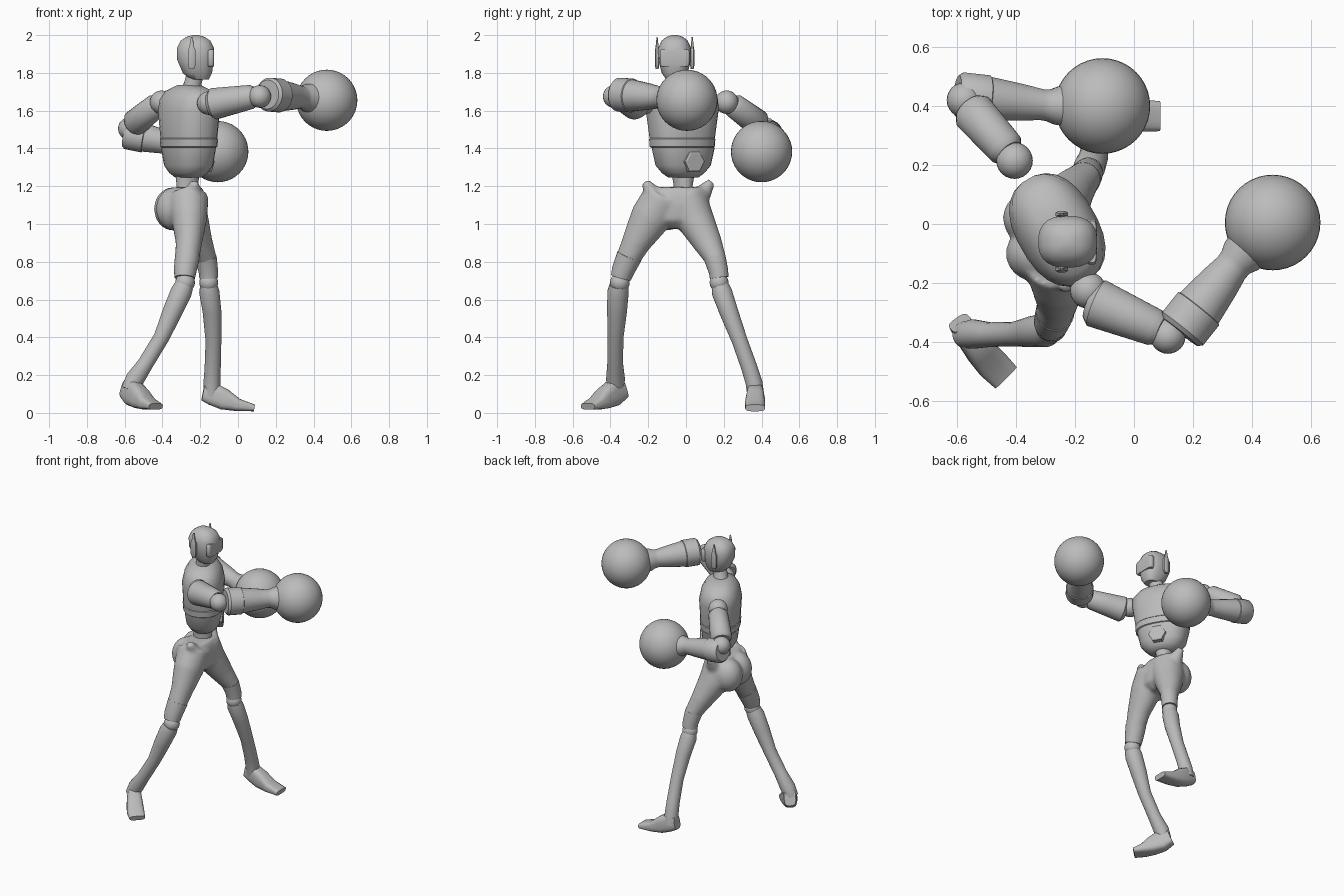
import bpy, bmesh, math
from mathutils import Vector

if "Cube" in bpy.data.objects:
    bpy.data.objects.remove(bpy.data.objects["Cube"], do_unlink=True)

grey = bpy.data.materials.new("plain_grey")
grey.use_nodes = True
GREY = (0.5, 0.5, 0.5, 1)
grey.diffuse_color = GREY
grey.node_tree.nodes["Principled BSDF"].inputs["Base Color"].default_value = GREY

UP = Vector((0, 0, 1))
SIDE = Vector((0.5, -0.87, 0)).normalized()      # shoulder line
FORWARD = Vector((0.87, 0.5, 0)).normalized()    # chest direction


def finish(name, bm, angle=40):
    mesh = bpy.data.meshes.new(name)
    bmesh.ops.recalc_face_normals(bm, faces=bm.faces)
    bm.to_mesh(mesh)
    bm.free()
    obj = bpy.data.objects.new(name, mesh)
    bpy.context.collection.objects.link(obj)
    mesh.materials.append(grey)
    smooth(obj, angle)
    return obj


def activate(*objs):
    bpy.ops.object.select_all(action='DESELECT')
    for o in objs:
        o.select_set(True)
    bpy.context.view_layer.objects.active = objs[0]


def smooth(obj, angle):
    activate(obj)
    bpy.ops.object.shade_smooth_by_angle(angle=math.radians(angle))


def loft(name, rings, side=(0, 1, 0), normal=None, sides=24, power=1.0, angle=40):
    """Skin rings of (x, y, z, half_side, half_depth); power below one is boxier."""
    bm = bmesh.new()
    centres = [Vector(r[:3]) for r in rings]
    loops = []
    for i, r in enumerate(rings):
        t = normal
        if t is None:
            t = centres[min(i + 1, len(rings) - 1)] - centres[max(i - 1, 0)]
        t = Vector(t).normalized()
        u = Vector(side)
        u = (u - t * u.dot(t)).normalized()
        v = t.cross(u)
        loop = []
        for k in range(sides):
            a = math.tau * (k + 0.5) / sides
            c, s = math.cos(a), math.sin(a)
            c = math.copysign(abs(c) ** power, c) * r[3]
            s = math.copysign(abs(s) ** power, s) * r[-1]
            loop.append(bm.verts.new(centres[i] + u * c + v * s))
        loops.append(loop)
    for a, b in zip(loops, loops[1:]):
        for k in range(sides):
            j = (k + 1) % sides
            bm.faces.new((a[k], a[j], b[j], b[k]))
    bm.faces.new(loops[0])
    bm.faces.new(loops[-1])
    return finish(name, bm, angle)


def ball(name, centre, radius, scale=(1, 1, 1), segments=24):
    bm = bmesh.new()
    bmesh.ops.create_uvsphere(bm, u_segments=segments, v_segments=segments // 2, radius=radius)
    for v in bm.verts:
        v.co = Vector(centre) + v.co * Vector(scale)
    return finish(name, bm, 60)


def upright(profile, x, y):
    return [(x, y, z, a, b) for z, a, b in profile]


# Head, visor and ear pieces
loft("head", [(-.205, -.06, 1.765, .045, .05), (-.215, -.06, 1.80, .07, .078),
              (-.225, -.06, 1.87, .087, .098), (-.225, -.06, 1.93, .088, .1),
              (-.225, -.06, 1.97, .07, .08), (-.225, -.06, 1.99, .045, .05),
              (-.225, -.06, 2.0, .015, .015)], normal=UP, power=.8, angle=50)
loft("visor", upright([(1.835, .07, .016), (1.845, .078, .018), (1.915, .078, .018),
                       (1.925, .07, .016)], -.144, -.06), normal=UP, power=.4)
for label, s in (("front", -1), ("rear", 1)):
    y = -.06 + s * .093
    loft(label + "_ear_piece", upright([(1.82, .008, .012), (1.84, .012, .022),
         (1.92, .012, .022), (1.935, .009, .014), (1.99, .003, .004)], -.245, y),
         normal=UP, sides=8, power=.7)
loft("neck", [(-.25, -.04, 1.69, .06), (-.24, -.05, 1.74, .046), (-.225, -.06, 1.80, .045)])

# Torso, rib band and belly plate
loft("chest", upright([(1.455, .178, .130), (1.6, .2, .138), (1.66, .2, .125),
                       (1.705, .16, .1), (1.735, .07, .055)], -.26, -.02),
     SIDE, UP, power=.85)
loft("rib_band", upright([(1.405, .17, .124), (1.41, .177, .131), (1.45, .18, .134),
                          (1.455, .175, .128)], -.26, -.02), SIDE, UP, power=.85)
loft("belly", upright([(1.245, .08, .06), (1.27, .115, .09), (1.31, .15, .113),
                       (1.405, .172, .126)], -.262, -.015), SIDE, UP, power=.85)
plate = Vector((-.262, -.015, 1.33)) + FORWARD * .09
loft("belly_plate", [(*(plate + FORWARD * d), r) for d, r in ((0, .06), (.035, .06), (.04, .05))],
     side=UP, normal=FORWARD, sides=6, angle=20)
loft("waist", upright([(1.12, .06, .065), (1.2, .046, .06), (1.27, .06, .065)], -.268, -.015),
     SIDE, UP)

# Pelvis and thighs fused into one smooth body
body = [
    loft("pelvis", [(-.285, -.055, .975, .05, .07), (-.285, -.06, 1.02, .13, .115),
                    (-.28, -.055, 1.1, .175, .115), (-.27, -.05, 1.16, .17, .095),
                    (-.265, -.045, 1.195, .15, .075)], normal=UP),
    ball("front_buttock", (-.335, -.10, 1.08), .1, (1, .95, 1.15)),
    ball("rear_buttock", (-.345, .02, 1.08), .1, (1, .95, 1.15)),
    loft("front_hip_point", [(-.24, -.13, 1.1, .07), (-.235, -.185, 1.17, .045),
                             (-.23, -.215, 1.225, .022)], side=(1, 0, 0)),
    loft("rear_hip_point", [(-.28, .03, 1.1, .07), (-.28, .095, 1.17, .045),
                            (-.285, .135, 1.225, .022)], side=(1, 0, 0)),
    loft("front_thigh", [(-.265, -.12, 1.14, .11), (-.258, -.19, 1.03, .108, .095),
                         (-.26, -.265, .9, .077, .07), (-.272, -.315, .8, .062),
                         (-.28, -.342, .73, .057)]),
    loft("rear_thigh", [(-.28, .0, 1.14, .11), (-.255, .05, 1.02, .1),
                        (-.205, .115, .9, .077, .072), (-.162, .163, .8, .054),
                        (-.156, .175, .73, .05)]),
]
activate(*body)
bpy.ops.object.join()
hips = bpy.context.object
hips.name = "hips_and_thighs"
remesh = hips.modifiers.new("fuse", 'REMESH')
remesh.mode, remesh.voxel_size = 'VOXEL', .012
relax = hips.modifiers.new("relax", 'SMOOTH')
relax.factor, relax.iterations = .5, 6
for m in ("fuse", "relax"):
    bpy.ops.object.modifier_apply(modifier=m)
smooth(hips, 60)

# Knee cuffs, knees, shins and feet
loft("front_knee_cuff", [(-.268, -.3, .83, .068, .066), (-.28, -.335, .75, .06),
                         (-.282, -.345, .715, .054)])
loft("rear_knee_cuff", [(-.17, .153, .82, .058), (-.157, .172, .75, .052),
                        (-.155, .176, .715, .05)])
ball("front_knee", (-.28, -.35, .69), .052)
ball("rear_knee", (-.155, .175, .69), .05)
loft("front_shin", [(-.285, -.355, .675, .05), (-.3, -.36, .64, .057), (-.345, -.365, .54, .053),
                    (-.405, -.373, .4, .042), (-.49, -.375, .26, .042),
                    (-.545, -.373, .18, .05), (-.575, -.375, .12, .045)])
loft("rear_shin", [(-.155, .18, .675, .046), (-.152, .19, .64, .054), (-.138, .225, .54, .05),
                   (-.13, .285, .38, .042), (-.134, .335, .24, .043),
                   (-.138, .36, .16, .045), (-.14, .37, .09, .045)])
loft("front_foot", [(-.59, -.335, .13, .038, .055), (-.555, -.385, .105, .046, .07),
                    (-.515, -.435, .075, .053, .055), (-.48, -.475, .05, .056, .034),
                    (-.435, -.52, .034, .052, .017)], side=(.72, .69, 0), sides=16, power=.6)
loft("rear_foot", [(-.185, .365, .11, .034, .045), (-.135, .367, .1, .042, .06),
                   (-.07, .367, .07, .05, .056), (.0, .366, .042, .054, .034),
                   (.087, .366, .026, .052, .018)], sides=16, power=.6)


# Arms: shoulder ball, upper arm, elbow, forearm with cuff, round glove
def arm(label, shoulder, start, end, elbow, cuff, wrist, fist, radii, size):
    ball(label + "_shoulder", shoulder, .062)
    a, b = Vector(start), Vector(end)
    ra, rb = radii
    loft(label + "_upper_arm", [(*a.lerp(b, t), r) for t, r in
         ((-.06, ra * .75), (.04, ra), (.5, (ra + rb) / 2), (.95, rb), (1.05, rb * .8))],
         side=UP, normal=b - a)
    ball(label + "_elbow", elbow, .06)
    c, w, f = Vector(cuff), Vector(wrist), Vector(fist)
    sleeve = [(*c.lerp(w, t), size * s) for t, s in
              ((-.05, .85), (0, 1), (.3, 1), (.31, .94), (.7, .78), (.92, .66))]
    sleeve += [(*w.lerp(f, t), size * s) for t, s in ((0, .68), (.15, .82), (.4, .9))]
    loft(label + "_forearm", sleeve, side=UP, normal=w - c)
    ball(label + "_glove", fist, .162, segments=40)


arm("front", (-.155, -.225, 1.64), (-.135, -.265, 1.635), (.08, -.355, 1.675),
    (.115, -.38, 1.675), (.165, -.355, 1.685), (.345, -.13, 1.67), (.47, .005, 1.655),
    (.084, .064), .09)
arm("rear", (-.405, .215, 1.645), (-.43, .25, 1.63), (-.55, .385, 1.53),
    (-.575, .42, 1.505), (-.585, .435, 1.475), (-.29, .402, 1.415), (-.107, .4, 1.383),
    (.064, .072), .08)
